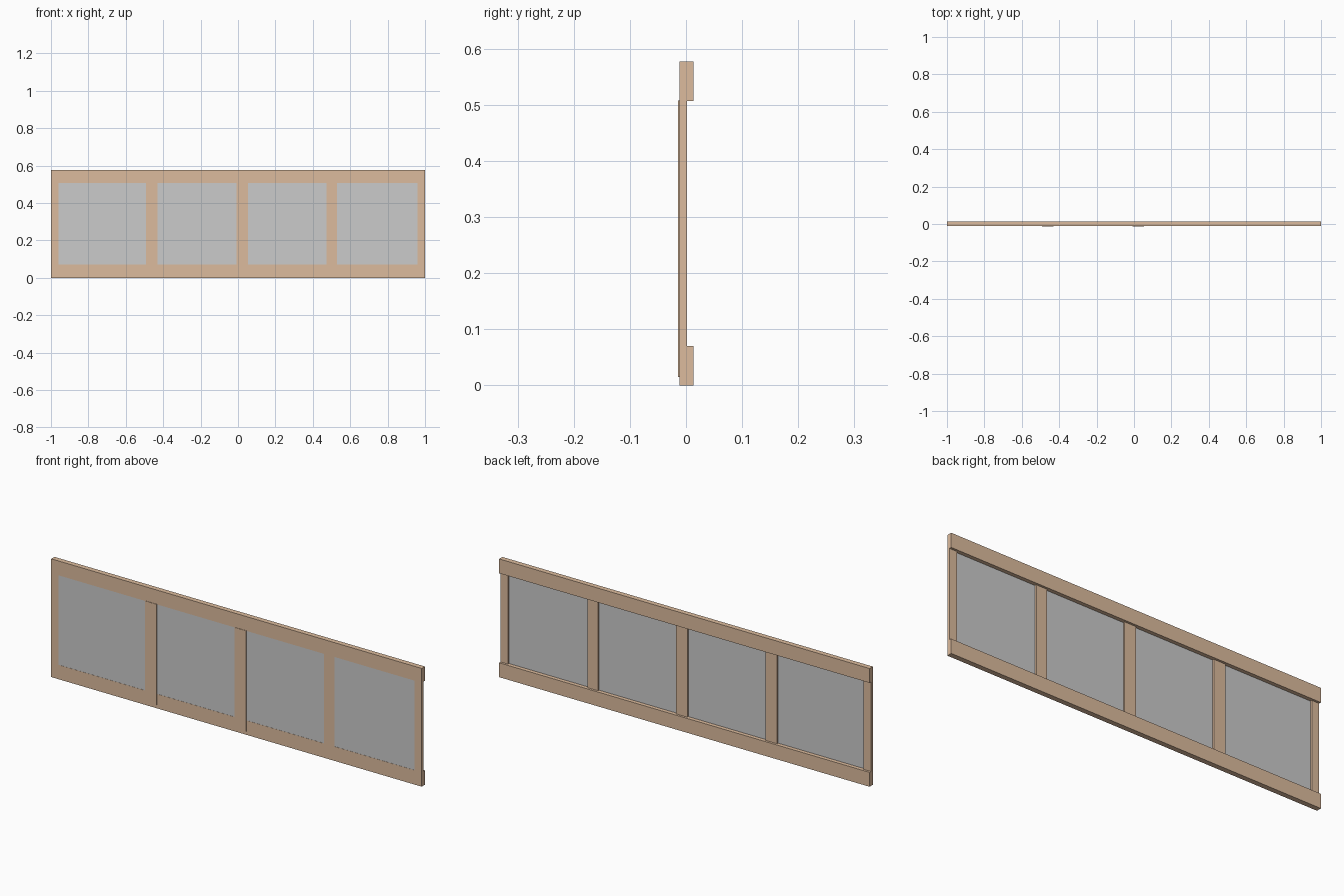
import bpy

if "Cube" in bpy.data.objects:
    bpy.data.objects.remove(bpy.data.objects["Cube"])

wood = bpy.data.materials.new("wood")
wood.diffuse_color = (0.72, 0.50, 0.34, 1)
wood.use_nodes = True
wood.node_tree.nodes["Principled BSDF"].inputs["Base Color"].default_value = wood.diffuse_color


def box(name, x, y, z, mat=None):
    """Box from (min, max) ranges on each axis."""
    bpy.ops.mesh.primitive_cube_add(size=1, location=[sum(r) / 2 for r in (x, y, z)])
    ob = bpy.context.object
    ob.name = name
    ob.scale = [r[1] - r[0] for r in (x, y, z)]
    bpy.ops.object.transform_apply(location=False, rotation=False, scale=True)
    if mat:
        ob.data.materials.append(mat)
    return ob


HEIGHT, RAIL = 0.577, 0.07
TOP = HEIGHT - RAIL
FRONT, BACK, STILE_BACK = -0.012, 0.013, 0.002

# Horizontal rails
box("bottom_rail", (-1, 1), (FRONT, BACK), (0, RAIL), wood)
box("top_rail", (-1, 1), (FRONT, BACK), (TOP, HEIGHT), wood)

# End stiles and flush mullion
for name, x in (("left_stile", (-1, -0.96)), ("right_stile", (0.96, 1)),
                ("flush_mullion", (0.473, 0.53))):
    box(name, x, (FRONT, STILE_BACK), (RAIL, TOP), wood)

# Two mullions standing proud of the front and lapping the bottom rail
for name, x in (("left_mullion", (-0.493, -0.43)), ("middle_mullion", (-0.009, 0.053))):
    box(name, x, (-0.014, STILE_BACK), (0.015, TOP + 0.001), wood)

# Thin infill panels, just behind the front face
for i, x in enumerate(((-0.96, -0.493), (-0.43, -0.009), (0.053, 0.473), (0.53, 0.96))):
    box(f"panel_{i + 1}", x, (FRONT + 0.0008, -0.006), (RAIL, TOP))
